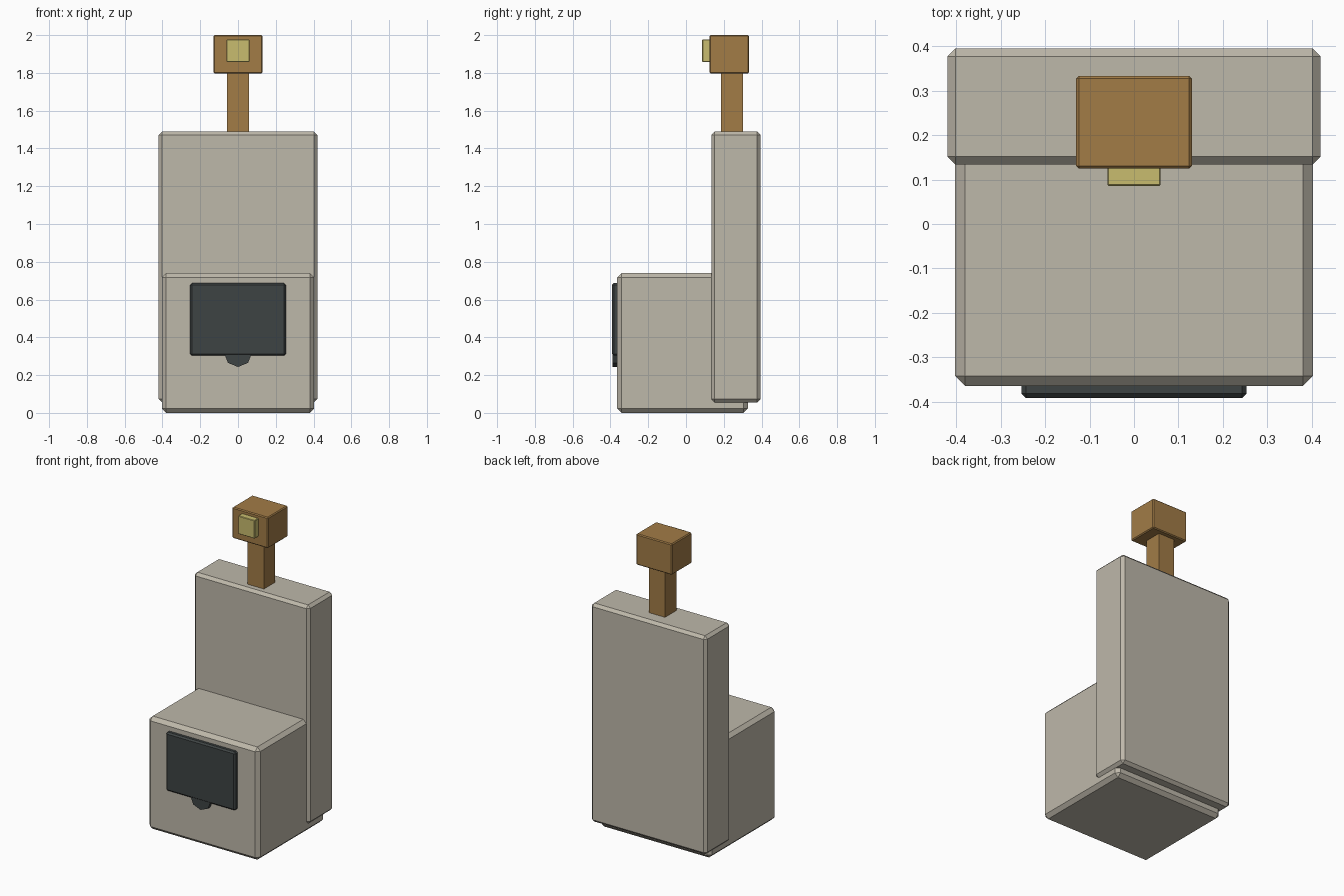
import bpy, bmesh, math
from mathutils import Matrix

if "Cube" in bpy.data.objects:
    bpy.data.objects.remove(bpy.data.objects["Cube"])


def material(name, rgb):
    m = bpy.data.materials.new(name)
    m.diffuse_color = (*rgb, 1.0)
    m.use_nodes = True
    m.node_tree.nodes["Principled BSDF"].inputs["Base Color"].default_value = m.diffuse_color
    return m


stone = material("warm grey", (0.515, 0.479, 0.402))
brown = material("brown", (0.360, 0.200, 0.062))
yellow = material("pale yellow", (0.578, 0.503, 0.156))
dark = material("dark slate", (0.048, 0.057, 0.057))


def finish(bm, name, mat):
    me = bpy.data.meshes.new(name)
    bmesh.ops.recalc_face_normals(bm, faces=bm.faces)
    bm.to_mesh(me)
    bm.free()
    me.materials.append(mat)
    ob = bpy.data.objects.new(name, me)
    bpy.context.collection.objects.link(ob)
    return ob


def box(name, half_x, y, z, mat, bevel=0.0):
    """Box centred on x with a single-cut chamfer on every edge."""
    bm = bmesh.new()
    bmesh.ops.create_cube(bm, size=1.0)
    for v in bm.verts:
        v.co.x *= 2 * half_x
        v.co.y = y[0] + (v.co.y + 0.5) * (y[1] - y[0])
        v.co.z = z[0] + (v.co.z + 0.5) * (z[1] - z[0])
    if bevel:
        bmesh.ops.bevel(bm, geom=bm.edges[:], offset=bevel, segments=1,
                        affect='EDGES', profile=0.5)
    return finish(bm, name, mat)


# Body: low block in front, tall slab behind
box("base_block", 0.403, (-0.365, 0.327), (0.0, 0.74), stone, 0.023)
box("back_slab", 0.42, (0.134, 0.395), (0.055, 1.49), stone, 0.018)

# Neck, head and front button
box("neck", 0.059, (0.185, 0.302), (1.44, 1.84), brown)
box("head", 0.13, (0.125, 0.333), (1.797, 2.0), brown, 0.006)
box("button", 0.06, (0.086, 0.15), (1.858, 1.977), yellow, 0.003)

# Dark front panel with an octagonal tab under it
box("front_panel", 0.253, (-0.392, -0.345), (0.303, 0.687), dark, 0.01)
bm = bmesh.new()
bmesh.ops.create_cone(bm, cap_ends=True, segments=8, radius1=0.075,
                      radius2=0.075, depth=0.04,
                      matrix=Matrix.Translation((0, -0.369, 0.318))
                      @ Matrix.Rotation(math.pi / 2, 4, 'X'))
finish(bm, "panel_tab", dark)
